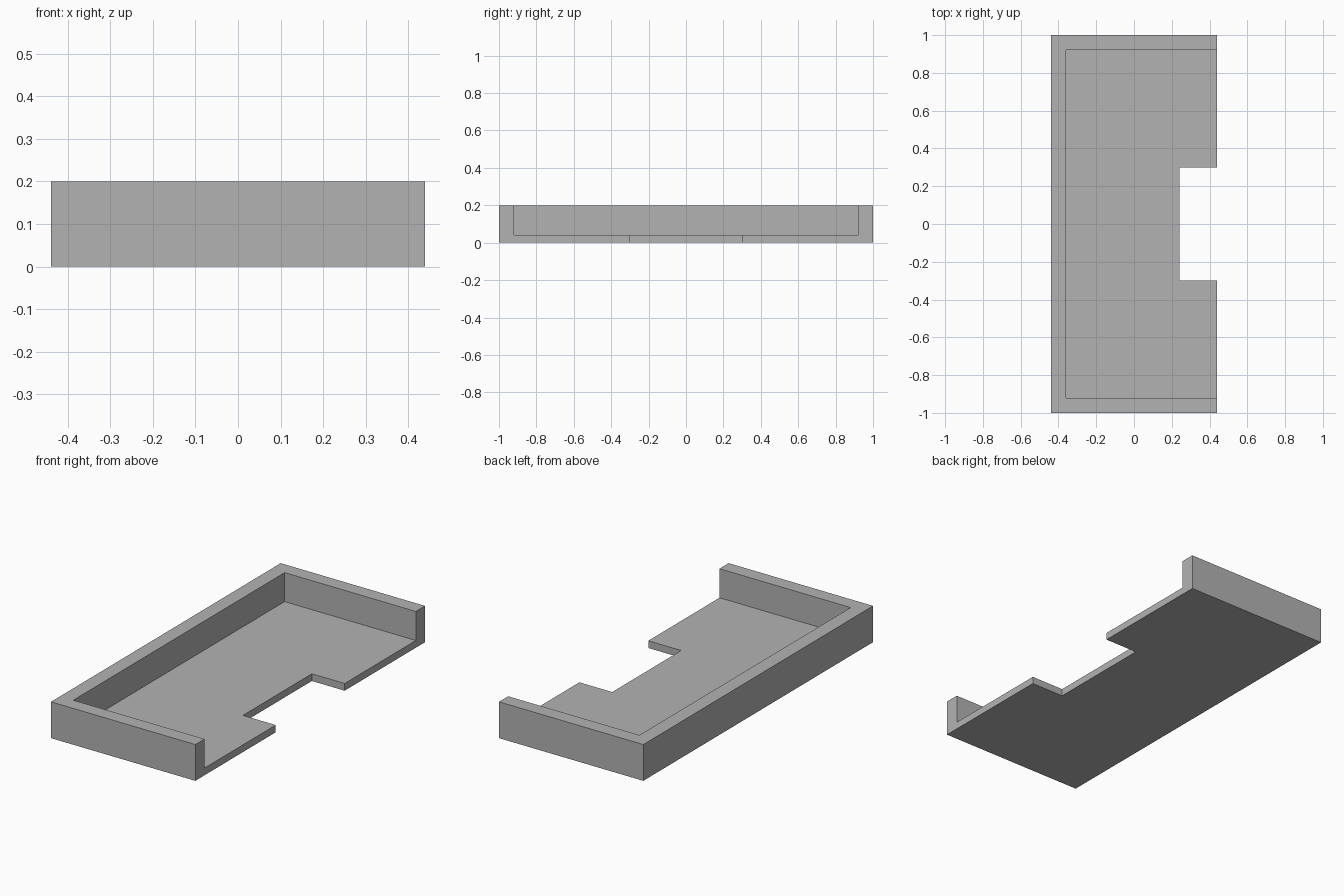
import bpy
import bmesh

if "Cube" in bpy.data.objects:
    bpy.data.objects.remove(bpy.data.objects["Cube"], do_unlink=True)

HALF_W, HALF_L, HEIGHT = 0.44, 1.0, 0.2
WALL, FLOOR = 0.08, 0.04
NOTCH_X, NOTCH_Y = 0.24, 0.3

grey = bpy.data.materials.new("grey")
grey.use_nodes = True
colour = (0.45, 0.45, 0.45, 1)
grey.diffuse_color = colour
grey.node_tree.nodes["Principled BSDF"].inputs["Base Color"].default_value = colour


def prism(name, outline, bottom, top):
    """Extrude a flat outline upward into a closed solid."""
    bm = bmesh.new()
    base = bm.faces.new([bm.verts.new((x, y, bottom)) for x, y in outline])
    extruded = bmesh.ops.extrude_face_region(bm, geom=[base], use_keep_orig=True)
    moved = [v for v in extruded["geom"] if isinstance(v, bmesh.types.BMVert)]
    bmesh.ops.translate(bm, verts=moved, vec=(0, 0, top - bottom))
    bmesh.ops.recalc_face_normals(bm, faces=bm.faces)
    mesh = bpy.data.meshes.new(name)
    bm.to_mesh(mesh)
    bm.free()
    mesh.materials.append(grey)
    obj = bpy.data.objects.new(name, mesh)
    bpy.context.collection.objects.link(obj)
    return obj


# Solid block with the rectangular notch in its open edge
tray = prism("notched_tray", [
    (-HALF_W, -HALF_L), (HALF_W, -HALF_L),
    (HALF_W, -NOTCH_Y), (NOTCH_X, -NOTCH_Y),
    (NOTCH_X, NOTCH_Y), (HALF_W, NOTCH_Y),
    (HALF_W, HALF_L), (-HALF_W, HALF_L)], 0, HEIGHT)

# Hollow that leaves the floor and three walls, open toward +x
inner_x, inner_y = HALF_W - WALL, HALF_L - WALL
cutter = prism("hollow_cutter", [
    (-inner_x, -inner_y), (1, -inner_y),
    (1, inner_y), (-inner_x, inner_y)], FLOOR, 1)
cutter.hide_render = True

hollow = tray.modifiers.new("hollow", 'BOOLEAN')
hollow.operation = 'DIFFERENCE'
hollow.solver = 'EXACT'
hollow.object = cutter

# Bake the cut and remove the helper
bpy.context.view_layer.update()
depsgraph = bpy.context.evaluated_depsgraph_get()
finished = bpy.data.meshes.new_from_object(tray.evaluated_get(depsgraph))
tray.modifiers.clear()
tray.data = finished
bpy.data.objects.remove(cutter, do_unlink=True)
